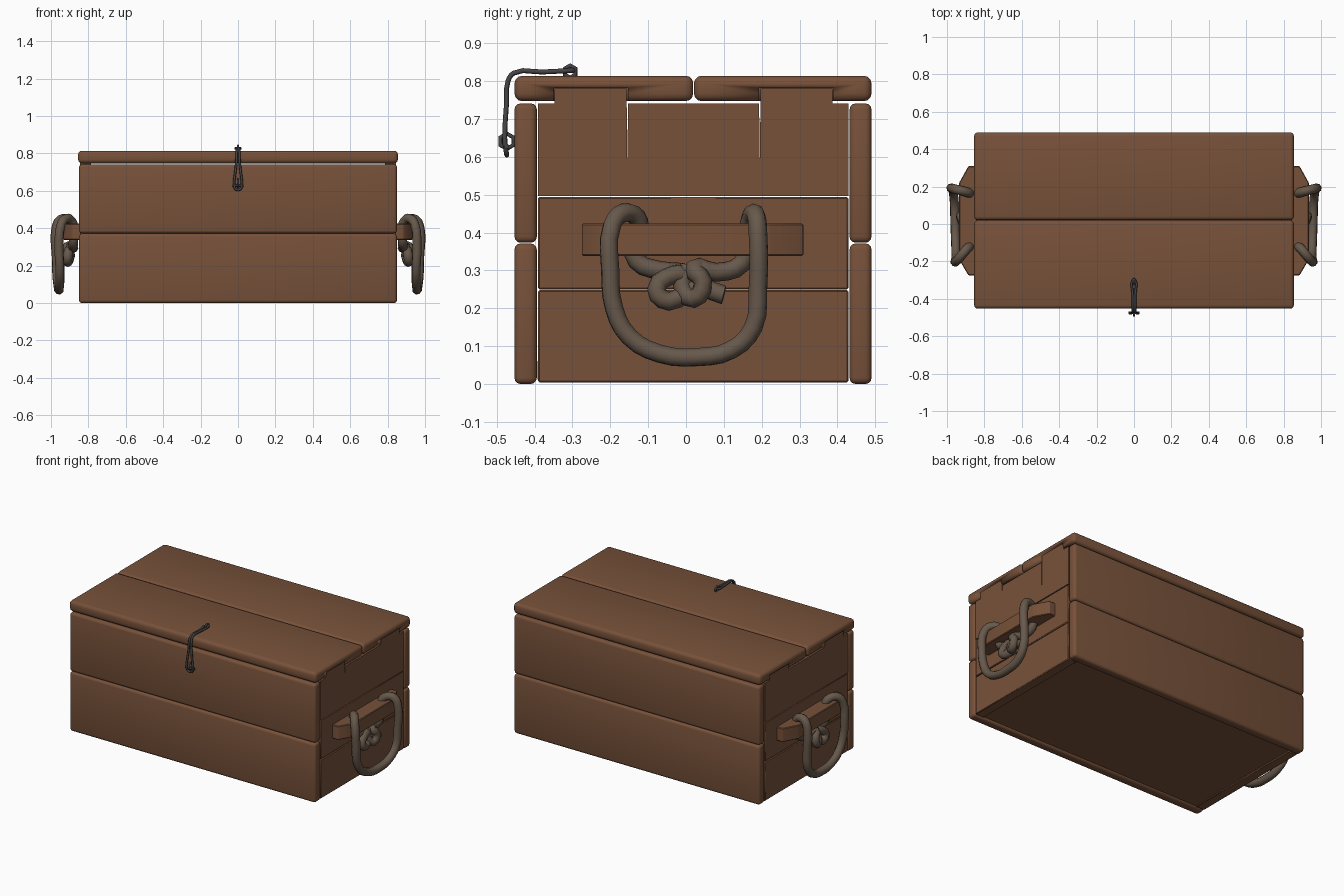
import bpy, bmesh, math
from mathutils import Vector

if "Cube" in bpy.data.objects:
    bpy.data.objects.remove(bpy.data.objects["Cube"])


def material(name, rgb):
    m = bpy.data.materials.new(name)
    m.diffuse_color = (*rgb, 1)
    m.use_nodes = True
    m.node_tree.nodes["Principled BSDF"].inputs["Base Color"].default_value = m.diffuse_color
    return m


WOOD = material("brown wood", (0.185, 0.083, 0.042))
ROPE = material("grey brown rope", (0.135, 0.098, 0.070))
IRON = material("dark iron", (0.060, 0.056, 0.058))


def finish(ob, mat, angle=40):
    ob.data.materials.clear()
    ob.data.materials.append(mat)
    bpy.ops.object.select_all(action='DESELECT')
    bpy.context.view_layer.objects.active = ob
    ob.select_set(True)
    bpy.ops.object.shade_smooth_by_angle(angle=math.radians(angle))
    return ob


def add_mesh(name, bm):
    bmesh.ops.recalc_face_normals(bm, faces=bm.faces)
    me = bpy.data.meshes.new(name)
    bm.to_mesh(me)
    bm.free()
    ob = bpy.data.objects.new(name, me)
    bpy.context.collection.objects.link(ob)
    return ob


def box(name, lo, hi, bevel=0.0, segs=3, mat=WOOD):
    bm = bmesh.new()
    bmesh.ops.create_cube(bm, size=1)
    for v in bm.verts:
        v.co = Vector([(a + b) / 2 + c * (b - a) for a, b, c in zip(lo, hi, v.co)])
    if bevel:
        bmesh.ops.bevel(bm, geom=bm.edges[:], offset=bevel, segments=segs,
                        profile=0.5, affect='EDGES')
    return finish(add_mesh(name, bm), mat)


def prism(name, points, offset, mat=WOOD, bevel=0.0):
    """Extrude a closed outline of 3D points along an offset."""
    bm = bmesh.new()
    face = bm.faces.new([bm.verts.new(p) for p in points])
    new = bmesh.ops.extrude_face_region(bm, geom=[face])['geom']
    bmesh.ops.translate(bm, vec=offset,
                        verts=[g for g in new if isinstance(g, bmesh.types.BMVert)])
    if bevel:
        bmesh.ops.bevel(bm, geom=bm.edges[:], offset=bevel, segments=1, affect='EDGES')
    return finish(add_mesh(name, bm), mat, 30)


def tube(name, points, radius, mat, closed=False, smooth=True, res=3):
    cu = bpy.data.curves.new(name, 'CURVE')
    cu.dimensions = '3D'
    cu.bevel_depth, cu.bevel_resolution = radius, 2
    cu.resolution_u, cu.use_fill_caps = res, True
    sp = cu.splines.new('BEZIER')
    sp.bezier_points.add(len(points) - 1)
    for bp, p in zip(sp.bezier_points, points):
        bp.co = p
        kind = 'AUTO' if smooth else 'VECTOR'
        bp.handle_left_type = bp.handle_right_type = kind
    sp.use_cyclic_u = closed
    tmp = bpy.data.objects.new(name, cu)
    bpy.context.collection.objects.link(tmp)
    dg = bpy.context.evaluated_depsgraph_get()
    me = bpy.data.meshes.new_from_object(tmp.evaluated_get(dg))
    bpy.data.objects.remove(tmp)
    ob = bpy.data.objects.new(name, me)
    bpy.context.collection.objects.link(ob)
    return finish(ob, mat, 60)


# Front and back planks, two high
for label, y0, y1 in (("front", -0.453, -0.394), ("back", 0.432, 0.490)):
    for level, z0, z1 in (("lower", 0.0, 0.371), ("upper", 0.373, 0.741)):
        box(f"{label}_{level}_plank", (-0.85, y0, z0), (0.85, y1, z1), 0.016)

# Floor, slightly recessed
box("floor", (-0.84, -0.392, 0.012), (0.84, 0.428, 0.06))

# Lid of two planks, notched for the end tabs
TABS = ((-0.347, -0.155), (0.195, 0.387))
lids = [box("lid_front_plank", (-0.855, -0.453, 0.747), (0.855, 0.019, 0.814), 0.02),
        box("lid_back_plank", (-0.855, 0.021, 0.747), (0.855, 0.490, 0.814), 0.02)]
for lid, (y0, y1) in zip(lids, TABS):
    for s in (-1, 1):
        x0, x1 = sorted((s * 0.78, s * 0.9))
        cutter = box("notch_cutter", (x0, y0 - 0.002, 0.70), (x1, y1 + 0.002, 0.782))
        cutter.hide_render = True
        mod = lid.modifiers.new("notch", 'BOOLEAN')
        mod.operation, mod.object, mod.solver = 'DIFFERENCE', cutter, 'EXACT'
        bpy.context.view_layer.objects.active = lid
        bpy.ops.object.modifier_apply(modifier=mod.name)
        bpy.data.objects.remove(cutter)

# Outline of the top end plank: two tabs, each with a split beside it
END = [(-0.391, 0.496), (0.429, 0.496), (0.429, 0.741), (0.387, 0.741), (0.387, 0.781),
       (0.197, 0.781), (0.195, 0.58), (0.193, 0.741), (-0.153, 0.741), (-0.155, 0.58),
       (-0.157, 0.781), (-0.347, 0.781), (-0.347, 0.741), (-0.391, 0.741)]

# Handle rope (outer loop) and the two knotted ends below the cleat
LOOP = [(.875, -.12, .40), (.89, -.13, .44), (.92, -.165, .452), (.945, -.195, .42),
        (.957, -.2, .3), (.953, -.19, .2), (.952, -.15, .125), (.955, -.07, .08),
        (.958, .03, .071), (.961, .12, .09), (.968, .178, .15), (.971, .19, .25),
        (.973, .19, .40), (.95, .185, .445), (.91, .175, .448), (.88, .165, .42),
        (.875, .16, .38)]
KNOT_A = [(.88, .16, .38), (.88, .15, .32), (.89, .08, .295), (.91, .02, .305),
          (.925, .045, .27), (.92, .02, .225), (.90, -.01, .26), (.895, .01, .31)]
KNOT_B = [(.88, -.14, .38), (.88, -.13, .325), (.885, -.07, .30), (.89, 0, .29),
          (.90, -.03, .29), (.91, -.078, .25), (.91, -.045, .218), (.895, .02, .255),
          (.90, .10, .235)]

for s, side in ((1, "right"), (-1, "left")):
    # End planks
    for level, z0, z1 in (("lower", 0.004, 0.248), ("middle", 0.250, 0.494)):
        x0, x1 = sorted((s * 0.785, s * 0.846))
        box(f"{side}_end_{level}_plank", (x0, -0.391, z0), (x1, 0.429, z1), 0.004, 1)
    prism(f"{side}_end_upper_plank", [(s * 0.785, y, z) for y, z in END],
          (s * 0.061, 0, 0))
    # Handle cleat with chamfered ends
    cleat = [(0.84, -0.275), (0.885, -0.275), (0.935, -0.19), (0.935, 0.22),
             (0.885, 0.31), (0.84, 0.31)]
    prism(f"{side}_handle_cleat", [(s * x, y, 0.338) for x, y in cleat],
          (0, 0, 0.086), bevel=0.004)
    for name, path in (("handle_rope", LOOP), ("knot_inner", KNOT_A), ("knot_outer", KNOT_B)):
        tube(f"{side}_{name}", [(s * x, y, z) for x, y, z in path], 0.025, ROPE)

# Latch: long wire loop bent over the lid edge, wider at the bottom
half = [(.006, -.30, .828), (.006, -.38, .824), (.006, -.455, .821), (.007, -.47, .80),
        (.010, -.474, .74), (.017, -.478, .68), (.021, -.478, .635), (.012, -.474, .608)]
tube("latch_wire", half + [(-x, y, z) for x, y, z in reversed(half)], 0.0065, IRON, True)


def staple(name, y, z, r):
    ring = [(0, y + r * math.cos(a), z + r * math.sin(a))
            for a in (math.radians(60 * i + 30) for i in range(6))]
    tube(name, ring, 0.006, IRON, True, False, 1)


# Staples that hold the latch, and the peg through the lower one
staple("front_staple", -0.473, 0.641, 0.020)
staple("lid_staple", -0.306, 0.825, 0.016)
tube("latch_peg", [(-.03, -.474, .628), (.03, -.474, .628)], 0.007, IRON, False, False, 1)
